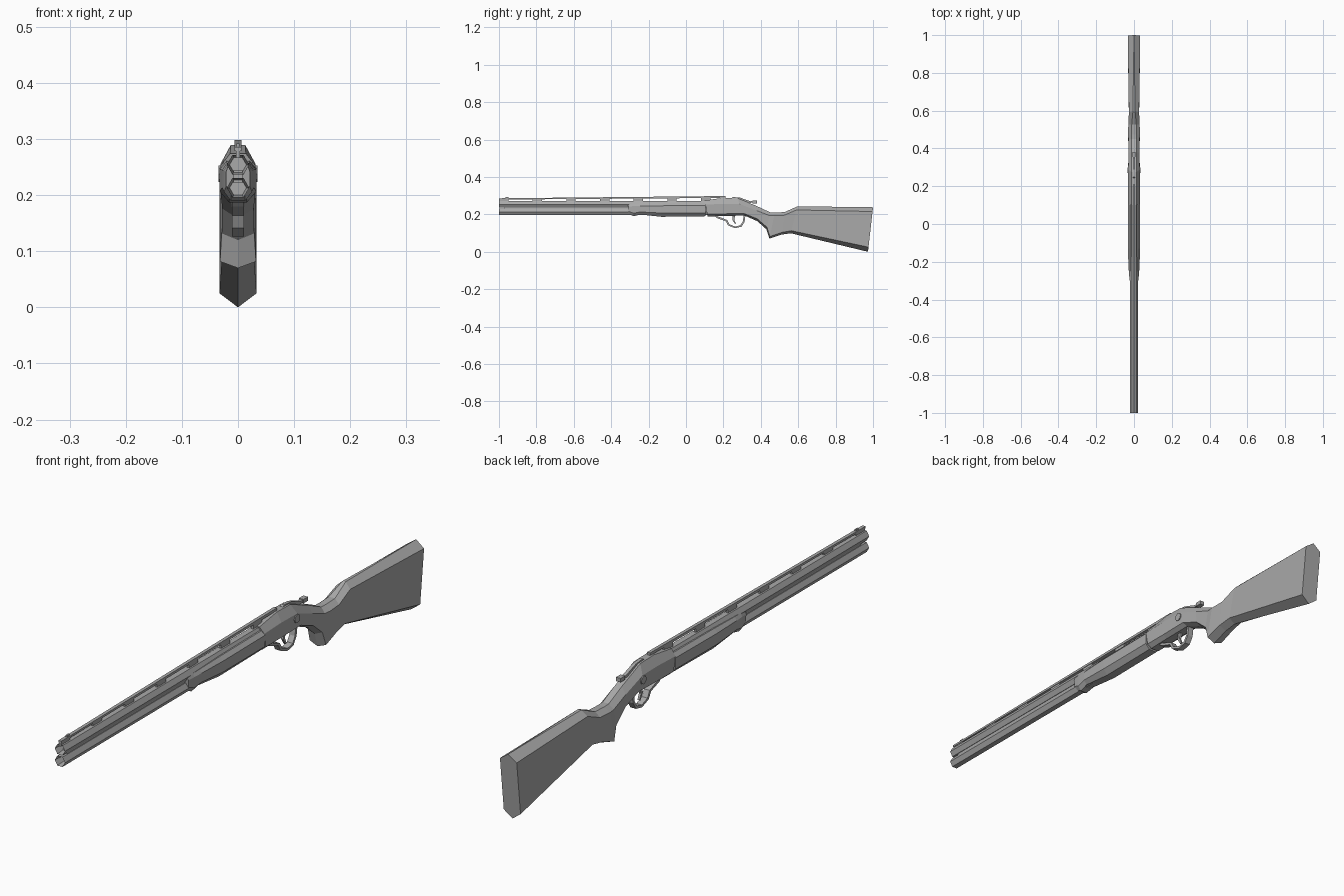
import bpy, bmesh
from math import pi
from mathutils import Matrix, Vector

if "Cube" in bpy.data.objects:
    bpy.data.objects.remove(bpy.data.objects["Cube"], do_unlink=True)

grey = bpy.data.materials.new("plain_grey")
grey.use_nodes = True
grey.diffuse_color = (0.4, 0.4, 0.4, 1)
grey.node_tree.nodes["Principled BSDF"].inputs["Base Color"].default_value = grey.diffuse_color


def finish(name, bm):
    bmesh.ops.remove_doubles(bm, verts=bm.verts, dist=0.0002)
    bmesh.ops.recalc_face_normals(bm, faces=bm.faces)
    mesh = bpy.data.meshes.new(name)
    bm.to_mesh(mesh)
    bm.free()
    mesh.materials.append(grey)
    obj = bpy.data.objects.new(name, mesh)
    bpy.context.collection.objects.link(obj)
    return obj


def loft(name, sections):
    """Each section: top (y, z), bottom (y, z), half width, flat top and
    bottom half widths, shoulder drop at the top and rise at the bottom."""
    bm = bmesh.new()
    rings = []
    for top, bottom, w, wt, wb, drop, rise in sections:
        t, b = Vector((0, *top)), Vector((0, *bottom))
        axis = (b - t).normalized()
        half = [(wt, t), (w, t + axis * drop), (w, b - axis * rise), (wb, b)]
        pts = [p + Vector((x, 0, 0)) for x, p in half]
        pts += [p - Vector((x, 0, 0)) for x, p in reversed(half)]
        rings.append([bm.verts.new(p) for p in pts])
    for a, b in zip(rings, rings[1:]):
        for i in range(len(a)):
            j = (i + 1) % len(a)
            bm.faces.new((a[i], a[j], b[j], b[i]))
    bm.faces.new(rings[0])
    bm.faces.new(rings[-1])
    return finish(name, bm)


def prism(name, outline, w):
    """Side outline in (y, z), extruded across x."""
    bm = bmesh.new()
    left = [bm.verts.new((w, y, z)) for y, z in outline]
    right = [bm.verts.new((-w, y, z)) for y, z in outline]
    bm.faces.new(left)
    bm.faces.new(right[::-1])
    for i in range(len(left)):
        j = (i + 1) % len(left)
        bm.faces.new((left[i], left[j], right[j], right[i]))
    return finish(name, bm)


def bar(name, y0, y1, z0, z1, w):
    return prism(name, [(y0, z0), (y1, z0), (y1, z1), (y0, z1)], w)


# Hexagonal barrels with recessed bores
for name, z in (("upper_barrel", 0.254), ("lower_barrel", 0.213)):
    bm = bmesh.new()
    bmesh.ops.create_cone(bm, cap_ends=True, segments=6, radius1=0.02, radius2=0.02,
                          depth=1.2, matrix=Matrix.Translation((0, -0.4, z))
                          @ Matrix.Rotation(pi / 2, 4, "X") @ Matrix.Rotation(pi / 2, 4, "Z"))
    # Turn the hexagon so its points face sideways
    if max(v.co.x for v in bm.verts) < 0.019:
        bmesh.ops.rotate(bm, verts=bm.verts, cent=(0, 0, z),
                         matrix=Matrix.Rotation(pi / 6, 3, "Y"))
    muzzle = min(bm.faces, key=lambda f: f.calc_center_median().y)
    bmesh.ops.inset_region(bm, faces=[muzzle], thickness=0.005)
    bmesh.ops.translate(bm, verts=muzzle.verts, vec=(0, 0.04, 0))
    finish(name, bm)
bar("barrel_joint", -0.97, 0.15, 0.222, 0.245, 0.008)

# Raised sighting rib on spaced posts, with a bead
prism("rib", [(-1, 0.279), (0.21, 0.288), (0.21, 0.298), (-1, 0.286)], 0.006)
for i in range(7):
    y = -1 + i * 0.18
    bar("rib_post", y, y + 0.05, 0.266, 0.281 + i * 0.001, 0.004)
bar("front_bead", -0.965, -0.95, 0.284, 0.292, 0.003)

# Fore-end
loft("fore_end", [
    ((-0.31, 0.254), (-0.305, 0.202), 0.021, 0.017, 0.012, 0.012, 0.014),
    ((-0.28, 0.256), (-0.28, 0.19), 0.025, 0.019, 0.013, 0.012, 0.016),
    ((-0.245, 0.257), (-0.245, 0.199), 0.028, 0.02, 0.015, 0.012, 0.014),
    ((-0.13, 0.26), (-0.13, 0.187), 0.033, 0.021, 0.016, 0.014, 0.02),
    ((0.105, 0.262), (0.105, 0.19), 0.033, 0.021, 0.016, 0.014, 0.018),
])

# Receiver, running into the wrist
loft("receiver", [
    ((0.1, 0.274), (0.115, 0.189), 0.031, 0.014, 0.016, 0.022, 0.014),
    ((0.2, 0.289), (0.2, 0.191), 0.031, 0.013, 0.016, 0.033, 0.012),
    ((0.275, 0.287), (0.313, 0.194), 0.031, 0.013, 0.014, 0.035, 0.012),
    ((0.377, 0.245), (0.382, 0.163), 0.028, 0.012, 0.008, 0.025, 0.013),
])

# Stock with pistol grip
loft("stock", [
    ((0.377, 0.245), (0.382, 0.163), 0.028, 0.012, 0.008, 0.025, 0.013),
    ((0.45, 0.211), (0.43, 0.12), 0.029, 0.012, 0, 0.018, 0.012),
    ((0.475, 0.21), (0.446, 0.07), 0.032, 0.012, 0, 0.017, 0.012),
    ((0.527, 0.212), (0.512, 0.092), 0.03, 0.012, 0, 0.017, 0.012),
    ((0.596, 0.243), (0.56, 0.099), 0.027, 0.006, 0, 0.02, 0.014),
    ((1, 0.238), (0.973, 0), 0.033, 0, 0, 0.023, 0.025),
])

# Trigger guard, trigger and hinge pins
outer = [(0.15, 0.193), (0.165, 0.18), (0.212, 0.164), (0.224, 0.141), (0.262, 0.126),
         (0.297, 0.134), (0.313, 0.16), (0.318, 0.193)]
inner = [(0.308, 0.193), (0.304, 0.163), (0.291, 0.142), (0.263, 0.135),
         (0.232, 0.147), (0.22, 0.17), (0.17, 0.189), (0.165, 0.193)]
prism("trigger_guard", outer + inner, 0.011)
prism("trigger", [(0.25, 0.195), (0.248, 0.17), (0.262, 0.148), (0.267, 0.151),
                  (0.258, 0.172), (0.264, 0.195)], 0.004)
bm = bmesh.new()
bmesh.ops.create_cone(bm, cap_ends=True, segments=8, radius1=0.015, radius2=0.015,
                      depth=0.069, matrix=Matrix.Translation((0, 0.285, 0.238))
                      @ Matrix.Rotation(pi / 2, 4, "Y"))
finish("side_pins", bm)

# Top opening lever with thumb pad
prism("top_lever", [(0.24, 0.285), (0.25, 0.293), (0.29, 0.289), (0.345, 0.27),
                    (0.36, 0.271), (0.36, 0.264), (0.335, 0.26), (0.28, 0.278)], 0.006)
bar("lever_thumb_pad", 0.355, 0.38, 0.259, 0.273, 0.009)
